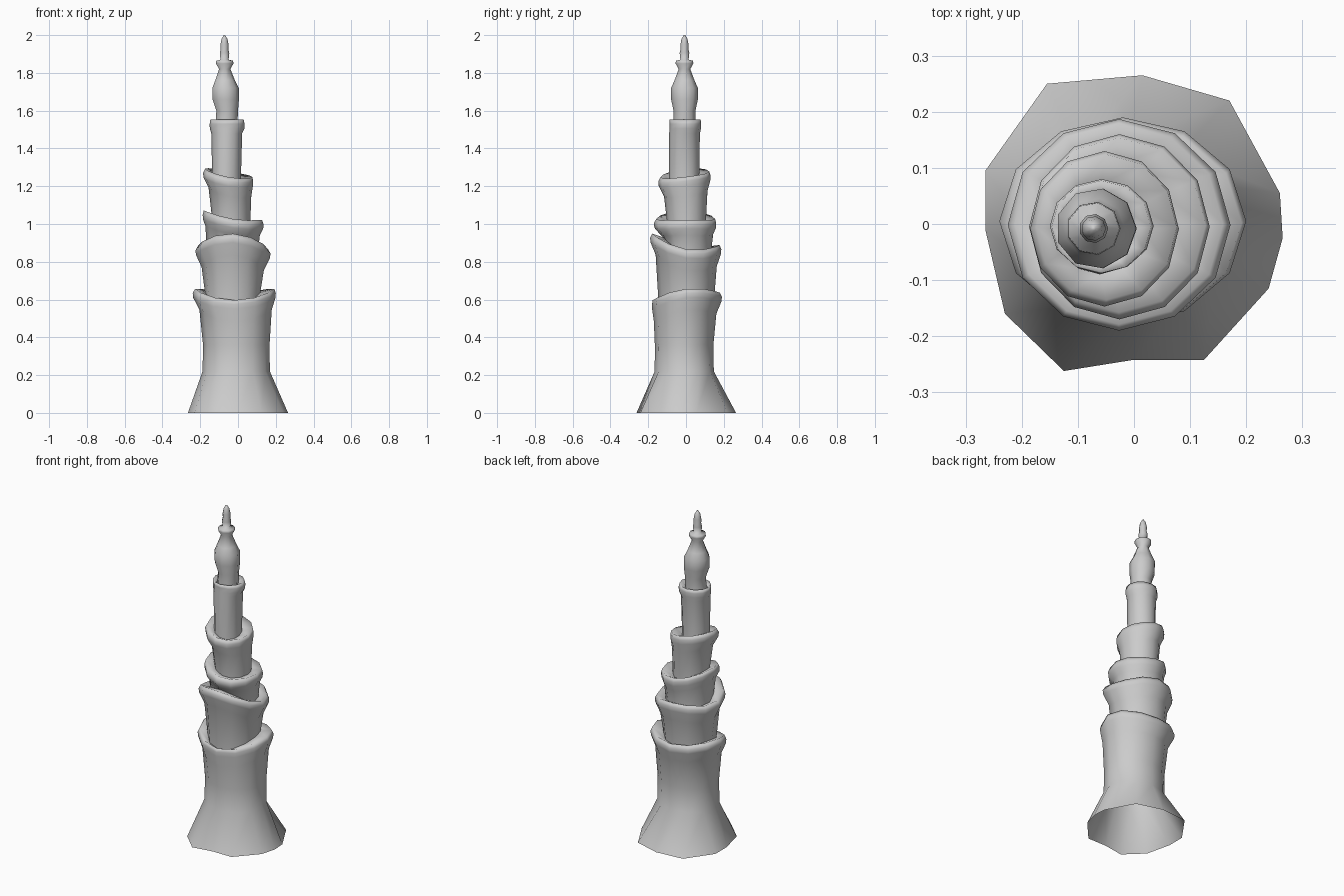
import bpy
from math import sin, cos, pi

if "Cube" in bpy.data.objects:
    bpy.data.objects.remove(bpy.data.objects["Cube"])

N = 12


def loft(name, rings, cap=False):
    """Skin a stack of equal-sized vertex rings."""
    n = len(rings[0])
    verts = [v for r in rings for v in r]
    faces = [(k * n + i, k * n + (i + 1) % n, (k + 1) * n + (i + 1) % n, (k + 1) * n + i)
             for k in range(len(rings) - 1) for i in range(n)]
    if cap:
        faces.append(tuple(range(len(verts) - n, len(verts))))
    me = bpy.data.meshes.new(name)
    me.from_pydata(verts, [], faces)
    me.polygons.foreach_set("use_smooth", [True] * len(me.polygons))
    ob = bpy.data.objects.new(name, me)
    bpy.context.collection.objects.link(ob)


def ring(z, box, wave=(0, 0, 0), n=N):
    """Ellipse filling box (x0, x1, y0, y1), its height tilted and waved."""
    x0, x1, y0, y1 = box
    sx, sy, c = wave
    out = []
    for i in range(n):
        a = 2 * pi * i / n
        out.append(((x0 + x1) / 2 + (x1 - x0) / 2 * cos(a),
                    (y0 + y1) / 2 + (y1 - y0) / 2 * sin(a),
                    z + sx * cos(a) + sy * sin(a) + c * cos(2 * a)))
    return out


def mix(a, b, t):
    return tuple(p + (q - p) * t for p, q in zip(a, b))


# irregular foot outline, counter-clockwise from +x
foot = [(.265, -.025), (.26, .055), (.17, .22), (.015, .265), (-.155, .25), (-.265, .095),
        (-.265, -.01), (-.23, -.16), (-.125, -.262), (0, -.242), (.125, -.242), (.24, -.115)]

# tiers: name, body box, lip height, lip box, lip wave, lip depth
tiers = [
    ("base_tier", (-.185, .167, -.165, .145), .605, (-.24, .2, -.18, .19), (0, .02, .02), .08),
    ("second_tier", (-.175, .118, -.145, .15), .865, (-.225, .172, -.19, .187), (-.008, -.03, -.022), .08),
    ("third_tier", (-.165, .105, -.12, .135), 1.005, (-.187, .135, -.17, .16), (-.025, 0, .01), .05),
    ("fourth_tier", (-.14, .065, -.1, .105), 1.235, (-.185, .08, -.147, .13), (-.022, .015, .004), .07),
    ("fifth_tier", (-.137, .015, -.09, .07), 1.52, (-.15, .035, -.087, .08), (0, 0, 0), .04),
]
top_box = (-.125, -.003, -.068, .052)

wave, z = (0, 0, 0), 0
for k, (name, body, lip_z, lip, lip_wave, depth) in enumerate(tiers):
    inner = tiers[k + 1][1] if k + 1 < len(tiers) else top_box
    if k == 0:
        rings = [[(x, y, 0) for x, y in foot], ring(.22, mix(body, lip, .05)), ring(.36, body)]
    else:
        rings = [ring(z, body, wave)]
    # flared, rolled lip
    for dz, t in ((-depth, .35), (-.015, .95), (.01, 1), (.032, .75)):
        rings.append(ring(lip_z + dz, mix(body, lip, t), lip_wave))
    rings.append(ring(lip_z + .012, inner, lip_wave))
    loft(name, rings)
    wave, z = lip_wave, lip_z + .012

# bulb and spike on top
finial = [(1.53, -.063, .06), (1.6, -.059, .059), (1.66, -.067, .072), (1.72, -.068, .072),
          (1.76, -.07, .054), (1.82, -.071, .031), (1.85, -.072, .048), (1.864, -.072, .046),
          (1.87, -.072, .022), (1.905, -.072, .026), (1.925, -.072, .021), (1.95, -.072, .022),
          (1.98, -.072, .016), (2.0, -.072, .004)]
loft("finial", [ring(h, (x - r, x + r, -.008 - r, -.008 + r), n=9) for h, x, r in finial], cap=True)
